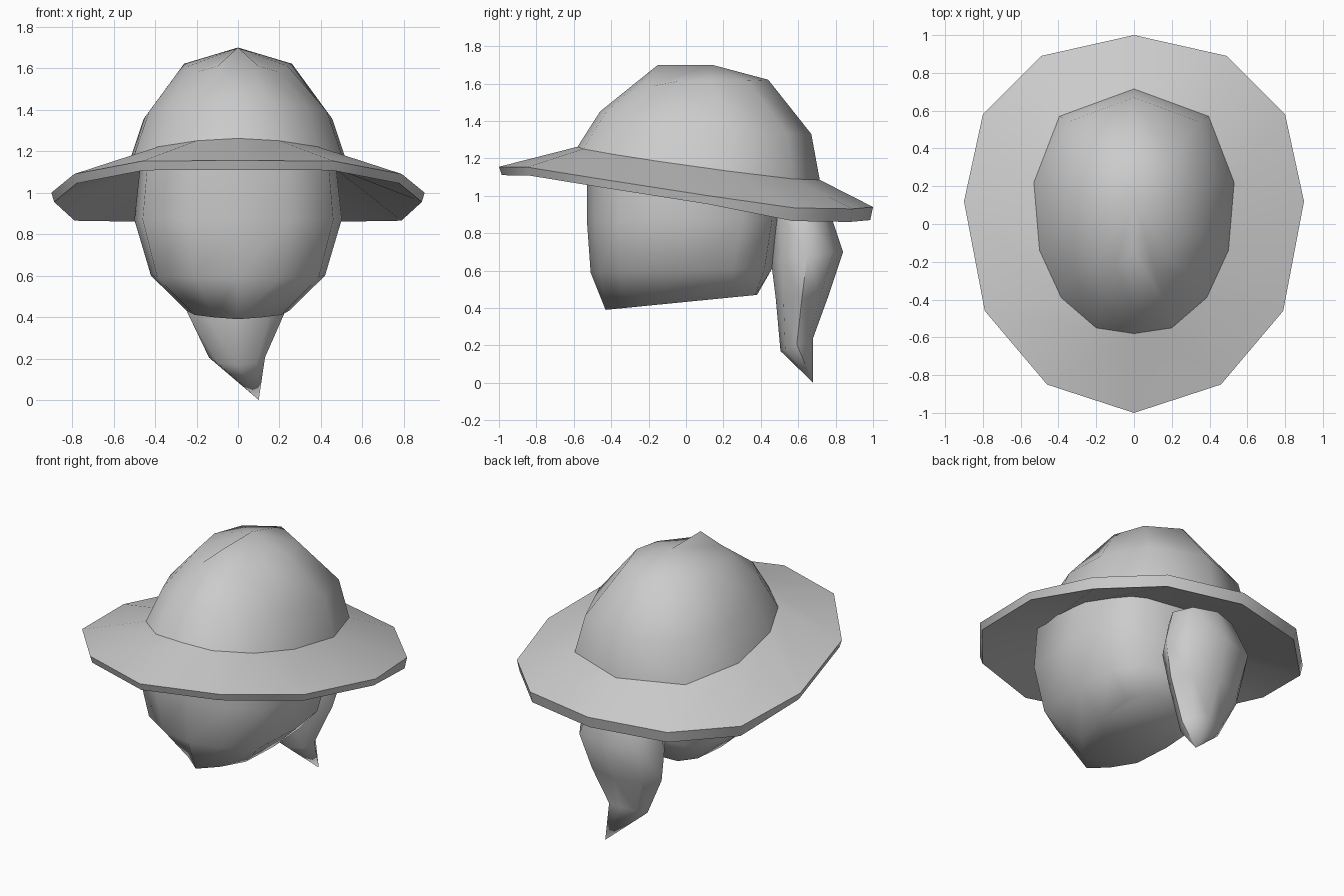
import bpy, bmesh
from math import sin, cos, pi, radians

cube = bpy.data.objects.get("Cube")
if cube:
    bpy.data.objects.remove(cube, do_unlink=True)

grey = bpy.data.materials.new("plain grey")
grey.use_nodes = True
grey.diffuse_color = (0.6, 0.6, 0.6, 1)
grey.node_tree.nodes["Principled BSDF"].inputs["Base Color"].default_value = (0.6, 0.6, 0.6, 1)


def mirrored(half):
    """Close a half outline, running back to front on +x, into a full ring."""
    return half + [(-x, y, z) for x, y, z in reversed(half[1:-1])]


def sloped(outline, z_front, z_back, side_drop=0.0):
    """Lift a half outline onto a plane tilted front to back, with lowered sides."""
    back, front = outline[0][1], outline[-1][1]
    widest = max(x for x, y in outline)
    half = []
    for x, y in outline:
        t = (y - front) / (back - front)
        half.append((x, y, z_front + (z_back - z_front) * t - side_drop * x / widest))
    return mirrored(half)


def refit(outline, half_width, front, back):
    """Scale a half outline to a new width and depth."""
    b, f = outline[0][1], outline[-1][1]
    widest = max(x for x, y in outline)
    return [(x * half_width / widest, front + (y - f) / (b - f) * (back - front))
            for x, y in outline]


def loft(name, rings, angle, apex=None, cap_start=False, cap_end=False):
    """Skin a stack of equal rings, optionally closed by a point or flat caps."""
    bm = bmesh.new()
    loops = [[bm.verts.new(p) for p in ring] for ring in rings]
    n = len(loops[0])
    for a, b in zip(loops, loops[1:]):
        for i in range(n):
            j = (i + 1) % n
            bm.faces.new((a[i], a[j], b[j], b[i]))
    if apex:
        tip = bm.verts.new(apex)
        for i in range(n):
            bm.faces.new((loops[-1][i], loops[-1][(i + 1) % n], tip))
    if cap_start:
        bm.faces.new(loops[0])
    if cap_end:
        bm.faces.new(loops[-1])
    bmesh.ops.recalc_face_normals(bm, faces=bm.faces)
    mesh = bpy.data.meshes.new(name)
    bm.to_mesh(mesh)
    bm.free()
    mesh.materials.append(grey)
    ob = bpy.data.objects.new(name, mesh)
    bpy.context.collection.objects.link(ob)
    bpy.ops.object.select_all(action='DESELECT')
    ob.select_set(True)
    bpy.context.view_layer.objects.active = ob
    bpy.ops.object.shade_smooth_by_angle(angle=radians(angle))


# Hat crown: tapering rings closed by a short roof ridge
crown_base = [(0, .715), (.395, .57), (.53, .22), (.5, -.14), (.385, -.39), (.2, -.55), (0, -.58)]
seam = sloped(crown_base, 1.262, 1.085, .02)
roof = mirrored([(0, .44, 1.62), (.2, .33, 1.615), (.26, .13, 1.622), (.24, -.05, 1.61),
                 (.19, -.19, 1.585), (.1, -.22, 1.61), (0, -.15, 1.70)])
loft("hat_crown", [
    seam,
    sloped(refit(crown_base, .455, -.46, .67), 1.45, 1.33, .02),
    roof,
], 60, apex=(0, .14, 1.70), cap_start=True)

# Hat brim: tilted wide plate with a thin sloping rim
rim_top = mirrored([(0, 1, .94), (.49, .89, .93), (.8, .58, .935), (.9, .12, 1.0),
                    (.79, -.46, 1.09), (.46, -.85, 1.153), (0, -1, 1.155)])
rim_low = [(x * .985, y * .985, z - (.045 if y < .2 else .07)) for x, y, z in rim_top]
under = sloped(refit(crown_base, .46, -.5, .48), 1.19, 1.05)
loft("hat_brim", [seam, rim_top, rim_low, under], 35)

# Head: rounded block narrowing to a pointed chin
face = [(0, .5), (.3, .46), (.44, .3), (.5, .02), (.46, -.36), (.25, -.49), (0, -.53)]
jaw = [(0, .46), (.28, .42), (.39, .25), (.42, 0), (.39, -.35), (.21, -.46), (0, -.51)]
chin = [(0, .38), (.2, .37), (.26, .25), (.25, 0), (.21, -.22), (.11, -.345), (0, -.43)]
loft("head", [
    sloped(refit(face, .47, -.53, .5), 1.2, 1.1),
    sloped(face, .87, .87),
    sloped(jaw, .59, .61),
    sloped(chin, .39, .47),
], 70, cap_start=True, cap_end=True)


# Ponytail: hanging tuft that swells, then narrows to an off-centre tip
def tuft_ring(left, right, front, back, z_front, z_back):
    ring = []
    for i in range(8):
        a = 2 * pi * i / 8
        u, v = cos(a), sin(a)
        ring.append(((left + right) / 2 + u * (right - left) / 2,
                     (front + back) / 2 + v * (back - front) / 2,
                     (z_front + z_back) / 2 + v * (z_back - z_front) / 2))
    return ring


loft("ponytail", [
    tuft_ring(-.2, .22, .46, .77, .89, .91),
    tuft_ring(-.3, .3, .455, .84, .65, .70),
    tuft_ring(-.26, .24, .48, .76, .45, .46),
    tuft_ring(-.14, .13, .505, .68, .17, .24),
], 60, apex=(.1, .68, 0), cap_start=True)
